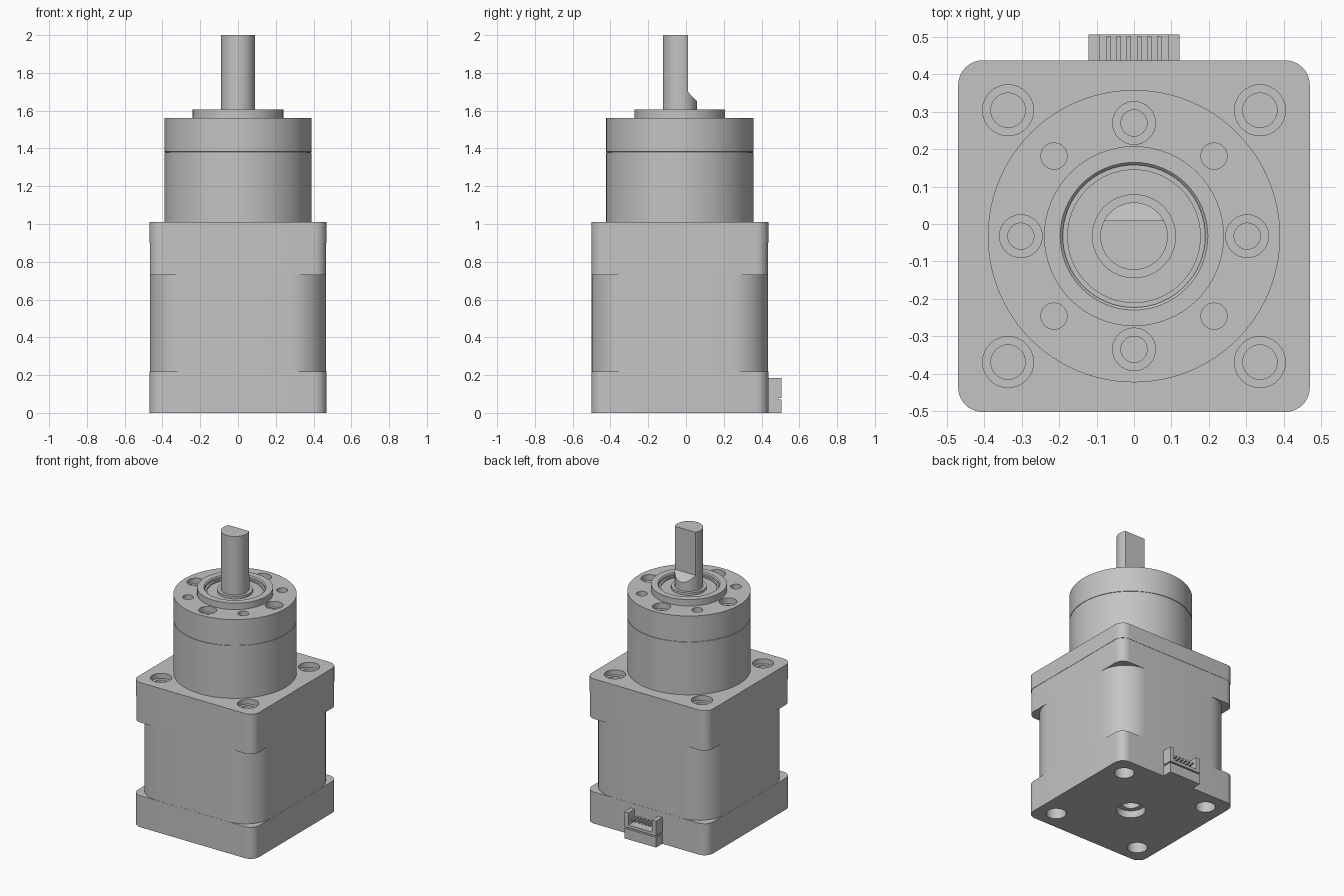
import bpy, bmesh, math
from mathutils import Vector

if "Cube" in bpy.data.objects:
    bpy.data.objects.remove(bpy.data.objects["Cube"], do_unlink=True)

AXIS_Y = -0.0325   # motor axis sits slightly forward because of the rear connector
HALF = 0.468       # half width of the square motor body

metal = bpy.data.materials.new("plain_grey")
metal.use_nodes = True
GREY = (0.55, 0.55, 0.55, 1)
metal.diffuse_color = GREY
bsdf = next(n for n in metal.node_tree.nodes if n.type == 'BSDF_PRINCIPLED')
bsdf.inputs["Base Color"].default_value = GREY
bsdf.inputs["Roughness"].default_value = 0.6


def finish(name, bm):
    bmesh.ops.recalc_face_normals(bm, faces=bm.faces)
    mesh = bpy.data.meshes.new(name)
    bm.to_mesh(mesh)
    bm.free()
    mesh.materials.append(metal)
    ob = bpy.data.objects.new(name, mesh)
    bpy.context.collection.objects.link(ob)
    return ob


def smooth(ob):
    bpy.ops.object.select_all(action='DESELECT')
    ob.select_set(True)
    bpy.context.view_layer.objects.active = ob
    bpy.ops.object.shade_smooth_by_angle(angle=math.radians(30))


def prism(bm, outline, offset):
    """Extrude a closed 3D outline along an offset vector."""
    face = bm.faces.new([bm.verts.new(p) for p in outline])
    ext = bmesh.ops.extrude_face_region(bm, geom=[face], use_keep_orig=True)
    moved = [v for v in ext["geom"] if isinstance(v, bmesh.types.BMVert)]
    bmesh.ops.translate(bm, verts=moved, vec=Vector(offset))


def lathe(bm, profile, x=0.0, y=AXIS_Y, segs=64):
    """Revolve (radius, z) points about a vertical axis and cap both ends."""
    rings = []
    for r, z in profile:
        angles = [2 * math.pi * i / segs for i in range(segs)]
        rings.append([bm.verts.new((x + r * math.cos(a), y + r * math.sin(a), z))
                      for a in angles])
    for low, high in zip(rings, rings[1:]):
        for i in range(segs):
            j = (i + 1) % segs
            bm.faces.new((low[i], low[j], high[j], high[i]))
    bm.faces.new(rings[0][::-1])
    bm.faces.new(rings[-1])


def box(bm, x0, x1, y0, y1, z0, z1):
    prism(bm, [(x0, y0, z0), (x1, y0, z0), (x1, y1, z0), (x0, y1, z0)], (0, 0, z1 - z0))


def rounded_block(name, half, radius, z0, z1, steps=10):
    outline = []
    for k, (sx, sy) in enumerate([(1, 1), (-1, 1), (-1, -1), (1, -1)]):
        for i in range(steps + 1):
            a = math.pi / 2 * (k + i / steps)
            outline.append((sx * (half - radius) + radius * math.cos(a),
                            AXIS_Y + sy * (half - radius) + radius * math.sin(a), z0))
    bm = bmesh.new()
    prism(bm, outline, (0, 0, z1 - z0))
    return finish(name, bm)


def cut(ob, bm):
    """Subtract the cutter mesh from the part."""
    cutter = finish("cutter", bm)
    cutter.hide_render = True
    mod = ob.modifiers.new("holes", 'BOOLEAN')
    mod.operation, mod.solver, mod.object = 'DIFFERENCE', 'EXACT', cutter
    bpy.ops.object.select_all(action='DESELECT')
    bpy.context.view_layer.objects.active = ob
    ob.select_set(True)
    bpy.ops.object.modifier_apply(modifier=mod.name)
    bpy.data.objects.remove(cutter, do_unlink=True)


def stepped_hole(bm, x, y, top, r_outer, r_inner, step, depth):
    """Counterbored hole cutter; a negative step and depth cut upward."""
    lip = math.copysign(0.02, step)
    lathe(bm, [(r_inner, top - depth), (r_inner, top - step),
               (r_outer, top - step), (r_outer, top + lip)], x, y, 32)


corners = [(sx * 0.336, AXIS_Y + sy * 0.336) for sx in (-1, 1) for sy in (-1, 1)]

# Motor body: rear cap, laminated middle, front cap and mounting plate
rear_cap = rounded_block("rear_cap", HALF, 0.065, 0, 0.22)
middle = rounded_block("motor_middle", HALF - 0.001, 0.195, 0.22, 0.73)
front_cap = rounded_block("front_cap", HALF - 0.001, 0.065, 0.73, 0.9)
plate = rounded_block("mounting_plate", HALF + 0.001, 0.065, 0.9, 1.01)

holes = bmesh.new()
for cx, cy in corners:
    stepped_hole(holes, cx, cy, 1.01, 0.068, 0.046, 0.035, 0.08)
cut(plate, holes)

holes = bmesh.new()
for cx, cy in corners:
    stepped_hole(holes, cx, cy, 0, 0.064, 0.04, -0.1, -0.14)
stepped_hole(holes, 0, AXIS_Y, 0, 0.093, 0.06, -0.05, -0.13)
cut(rear_cap, holes)

# Gearbox housing with a fine seam
bm = bmesh.new()
lathe(bm, [(0.39, 1.01), (0.39, 1.378), (0.387, 1.379), (0.387, 1.382),
           (0.39, 1.383), (0.39, 1.56)], segs=96)
gearbox = finish("gearbox_housing", bm)
holes = bmesh.new()
for k in range(4):
    a = k * math.pi / 2
    stepped_hole(holes, 0.302 * math.cos(a), AXIS_Y + 0.302 * math.sin(a),
                 1.56, 0.057, 0.035, 0.04, 0.1)
    a += math.pi / 4
    lathe(holes, [(0.035, 1.48), (0.035, 1.58)],
          0.302 * math.cos(a), AXIS_Y + 0.302 * math.sin(a), 32)
cut(gearbox, holes)

# Raised pilot ring, with recessed bearing
bm = bmesh.new()
lathe(bm, [(0.24, 1.56), (0.24, 1.605), (0.197, 1.605), (0.19, 1.598), (0.19, 1.585),
           (0.177, 1.585), (0.177, 1.575), (0.112, 1.575), (0.112, 1.592), (0.08, 1.592)])
pilot = finish("pilot_ring_and_bearing", bm)

# Output shaft with a flat and a sloped run-out
bm = bmesh.new()
lathe(bm, [(0.09, 1.57), (0.09, 2.0)])
shaft = finish("output_shaft", bm)
flat = bmesh.new()
prism(flat, [(-0.2, 0.01, 2.1), (-0.2, 0.01, 1.7), (-0.2, 0.1, 1.605), (-0.2, 0.1, 2.1)],
      (0.4, 0, 0))
cut(shaft, flat)

# Rear connector: floor, tray, side walls and pins
BACK, END = 0.43, 0.505
bm = bmesh.new()
box(bm, -0.122, 0.122, BACK, END, 0, 0.07)
box(bm, -0.115, 0.115, BACK, 0.49, 0.07, 0.08)
box(bm, -0.122, 0.122, BACK, END, 0.08, 0.1)
for s in (-1, 1):
    x0, x1 = sorted((s * 0.092, s * 0.122))
    box(bm, x0, x1, BACK, END, 0.1, 0.185)
connector = finish("connector_shell", bm)
bm = bmesh.new()
for i in range(6):
    px = -0.0675 + i * 0.027
    box(bm, px - 0.006, px + 0.006, BACK, 0.5, 0.13, 0.142)
pins = finish("connector_pins", bm)

for part in (rear_cap, middle, front_cap, plate, gearbox, pilot, shaft):
    smooth(part)
